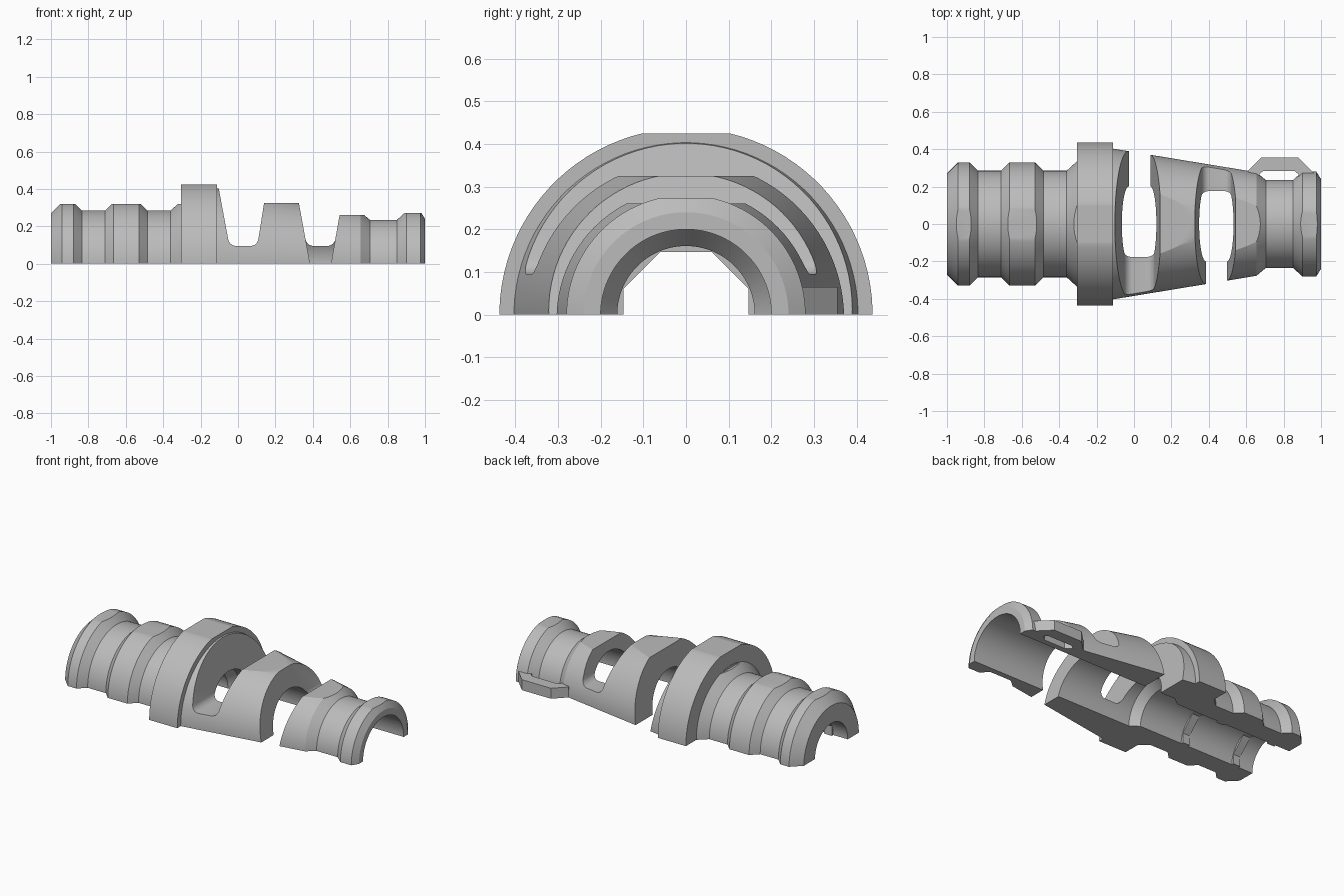
import bpy, bmesh
from math import cos, sin, pi

cube = bpy.data.objects.get("Cube")
if cube:
    bpy.data.objects.remove(cube, do_unlink=True)

grey = bpy.data.materials.new("plain grey")
grey.use_nodes = True
grey.diffuse_color = (0.5, 0.5, 0.5, 1)
grey.node_tree.nodes["Principled BSDF"].inputs["Base Color"].default_value = (0.5, 0.5, 0.5, 1)


def finish(name, bm):
    bmesh.ops.recalc_face_normals(bm, faces=bm.faces)
    mesh = bpy.data.meshes.new(name)
    bm.to_mesh(mesh)
    bm.free()
    mesh.materials.append(grey)
    obj = bpy.data.objects.new(name, mesh)
    bpy.context.collection.objects.link(obj)
    return obj


def lathe(name, profile, sides=96):
    """Closed solid turned around the x axis from (x, radius) points."""
    bm = bmesh.new()
    rings = []
    for x, r in profile:
        angles = [2 * pi * (i + 0.5) / sides for i in range(sides)]
        rings.append([bm.verts.new((x, r * cos(a), r * sin(a))) for a in angles])
    for a, b in zip(rings, rings[1:]):
        for i in range(sides):
            j = (i + 1) % sides
            bm.faces.new((a[i], a[j], b[j], b[i]))
    bm.faces.new(rings[0])
    bm.faces.new(rings[-1])
    return finish(name, bm)


def prism(name, points, low, high, along="z", round_floor=None):
    """Extrude an outline along y or z, optionally rounding its floor corners."""
    place = (lambda a, b, t: (a, t, b)) if along == "y" else (lambda a, b, t: (a, b, t))
    bm = bmesh.new()
    lo, hi = ([bm.verts.new(place(a, b, t)) for a, b in points] for t in (low, high))
    bm.faces.new(lo)
    bm.faces.new(hi)
    for i in range(len(points)):
        j = (i + 1) % len(points)
        bm.faces.new((lo[i], lo[j], hi[j], hi[i]))
    if round_floor is not None:
        edges = [e for e in bm.edges
                 if all(abs(v.co.z - round_floor) < 1e-4 for v in e.verts)
                 and abs(e.verts[0].co.y - e.verts[1].co.y) > 0.1]
        bmesh.ops.bevel(bm, geom=edges, offset=0.035, segments=5, profile=0.5, affect="EDGES")
    return finish(name, bm)


def box(name, x0, x1, z0, z1):
    return prism(name, [(x0, z0), (x1, z0), (x1, z1), (x0, z1)], -1, 1, "y")


def carve(obj, cutters):
    for c in cutters:
        c.hide_render = True
        mod = obj.modifiers.new("cut", "BOOLEAN")
        mod.operation = "DIFFERENCE"
        mod.solver = "EXACT"
        mod.object = c
    graph = bpy.context.evaluated_depsgraph_get()
    mesh = bpy.data.meshes.new_from_object(obj.evaluated_get(graph))
    obj.modifiers.clear()
    obj.data = mesh
    for c in cutters:
        bpy.data.objects.remove(c, do_unlink=True)
    for o in bpy.context.selected_objects:
        o.select_set(False)
    obj.select_set(True)
    bpy.context.view_layer.objects.active = obj
    bpy.ops.object.shade_smooth_by_angle(angle=0.35)


# Half shell: ribbed sleeve, flange, tapered neck and end collar
shell = lathe("half_shell", [
    (-1, .27), (-.94, .33), (-.88, .33), (-.835, .285), (-.71, .285), (-.665, .33),
    (-.53, .33), (-.485, .285), (-.36, .285), (-.305, .335), (-.305, .437),
    (-.112, .437), (-.112, .403), (.655, .277), (.705, .235), (.85, .235),
    (.9, .28), (.975, .28), (1, .24)])

# Bore: wide in the neck, narrow in the sleeve, with two octagonal grip ribs
cutters = [
    lathe("wide_bore", [(-.19, .155), (-.13, .2), (1.1, .2)]),
    lathe("rib_bore", [(-1.1, .159), (-.15, .159)], 8),
]
for x0, x1 in ((-1.1, -.9), (-.85, -.53), (-.48, -.15)):
    cutters.append(lathe("sleeve_bore", [(x0, .161), (x1, .161)]))

# Flats along the top
for x0, x1, z in ((-1.1, -.306, .32), (-.4, -.1, .425), (.02, .45, .325),
                  (.45, .8, .26), (.8, 1.1, .272)):
    if z == .425:
        cutters.append(box("top_flat", x0, x1, z, 1))
    else:
        cutters.append(box("top_flat", x0, x1, z, .6))


# Two cross slots: closed by a floor on one side, open on the other
def slot(left_top, left_base, right_base, right_top, height, floor, open_side):
    def outline(z):
        t = z / height
        a = left_base + (left_top - left_base) * t
        b = right_base + (right_top - right_base) * t
        c = 0.5 / height
        return [(a, z), (b, z), (right_base + (right_top - right_base) * c, 0.5),
                (left_base + (left_top - left_base) * c, 0.5)]
    for side in (-1, 1):
        z = -0.1 if side == open_side else floor
        ends = sorted((-0.02 * side, side))
        cutters.append(prism("slot", outline(z), *ends, "y", None if z < 0 else z))


slot(-.095, -.028, .088, .145, .36, .095, 1)
slot(.33, .385, .497, .55, .3, .095, -1)

# Parting plane
cutters.append(box("lower_half", -2, 2, -1, 0))
carve(shell, cutters)

# Side loop beside the collar
loop = prism("side_loop", [(.61, .22), (.61, .285), (.68, .355), (.88, .355),
                           (.975, .26), (.975, .22)], 0, .065)
hole = prism("loop_hole", [(.67, .2), (.67, .265), (.69, .283), (.86, .283),
                           (.88, .265), (.88, .2)], -.1, .2)
carve(loop, [hole])
